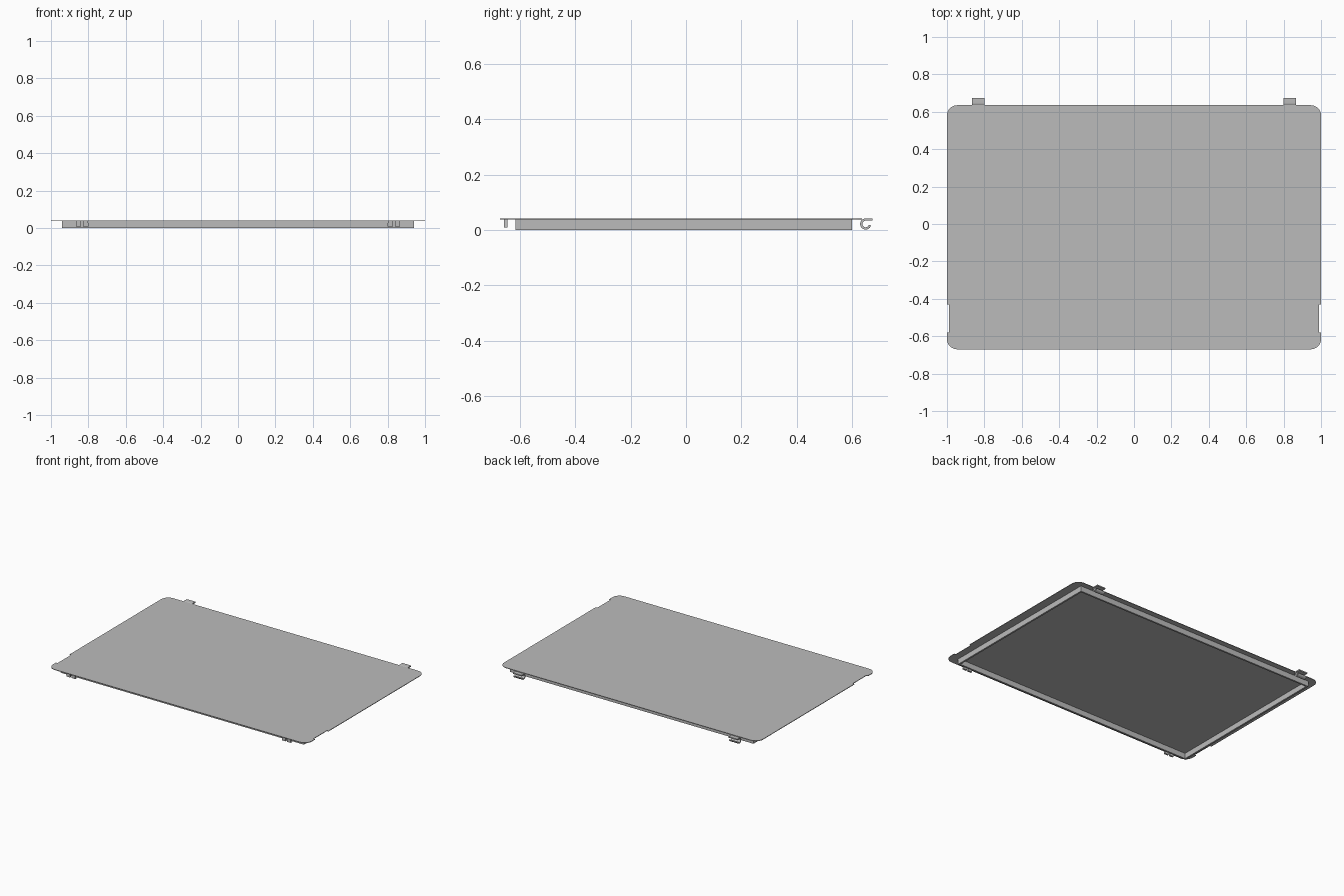
import bpy, bmesh
from math import sin, cos, radians
from mathutils import Vector

cube = bpy.data.objects.get("Cube")
if cube:
    bpy.data.objects.remove(cube, do_unlink=True)

grey = bpy.data.materials.new("plain grey")
grey.use_nodes = True
COLOUR = (0.5, 0.5, 0.5, 1)
grey.diffuse_color = COLOUR
grey.node_tree.nodes["Principled BSDF"].inputs["Base Color"].default_value = COLOUR

TOP = 0.0415     # upper face of the sheet
UNDER = 0.0375   # lower face of the sheet


def extrude(name, points, offset):
    """Solid made by sweeping a closed outline of 3D points along an offset."""
    bm = bmesh.new()
    face = bm.faces.new([bm.verts.new(p) for p in points])
    swept = bmesh.ops.extrude_face_region(bm, geom=[face])
    moved = [v for v in swept["geom"] if isinstance(v, bmesh.types.BMVert)]
    bmesh.ops.translate(bm, verts=moved, vec=Vector(offset))
    bmesh.ops.recalc_face_normals(bm, faces=bm.faces)
    mesh = bpy.data.meshes.new(name)
    bm.to_mesh(mesh)
    bm.free()
    mesh.materials.append(grey)
    obj = bpy.data.objects.new(name, mesh)
    bpy.context.collection.objects.link(obj)
    return obj


def arc(cx, cy, r, start, end, steps):
    angles = [radians(start + (end - start) * i / steps) for i in range(steps + 1)]
    return [(cx + r * cos(a), cy + r * sin(a)) for a in angles]


def box(name, x0, x1, y0, y1, z0, z1):
    return extrude(name, [(x0, y0, z0), (x1, y0, z0), (x1, y1, z0), (x0, y1, z0)],
                   (0, 0, z1 - z0))


# Cover sheet: rounded corners and a shallow notch in each side
FRONT, BACK, R = -0.67, 0.635, 0.055
half = arc(1 - R, FRONT + R, R, -90, 0, 8)
half += [(1, -0.58), (0.988, -0.58), (0.988, -0.43), (1, -0.43)]
half += arc(1 - R, BACK - R, R, 0, 90, 8)
outline = half + [(-x, y) for x, y in reversed(half)]
extrude("cover_sheet", [(x, y, UNDER) for x, y in outline], (0, 0, TOP - UNDER))

# Thin rim standing below the sheet
X, Y0, Y1, T = 0.94, -0.615, 0.598, 0.012
box("rim_front", -X, X, Y0, Y0 + T, 0, UNDER)
box("rim_back", -X, X, Y1 - T, Y1, 0, UNDER)
for side, s in (("left", 1), ("right", -1)):
    xs = sorted((s * X, s * (X - T)))
    box("rim_" + side, *xs, Y0 + T, Y1 - T, 0, UNDER)

# C-shaped hinge hook profile in the y-z plane, flat on top
CY, CZ, RO, RI = 0.648, 0.0215, 0.02, 0.012
hook = [(0.673, TOP)] + arc(CY, CZ, RO, 90, 345, 18)
hook += arc(CY, CZ, RI, 345, 90, 14) + [(0.673, CZ + RI)]

for side, s in (("left", 1), ("right", -1)):
    h = extrude("hinge_hook_" + side, [(s * 0.8, y, z) for y, z in hook],
                (s * 0.067, 0, 0))
    h.select_set(True)
    bpy.context.view_layer.objects.active = h
    bpy.ops.object.shade_smooth_by_angle(angle=radians(30))
    h.select_set(False)

    # Pair of tapered snap legs near the front edge
    for part, a, b, lean in (("inner", 0.798, 0.828, 0.004), ("outer", 0.839, 0.867, -0.004)):
        leg = [(a, 0.009), (b, 0.009), (b + min(lean, 0), UNDER), (a + max(lean, 0), UNDER)]
        extrude(f"snap_leg_{part}_{side}", [(s * x, -0.656, z) for x, z in leg],
                (0, 0.012, 0))
